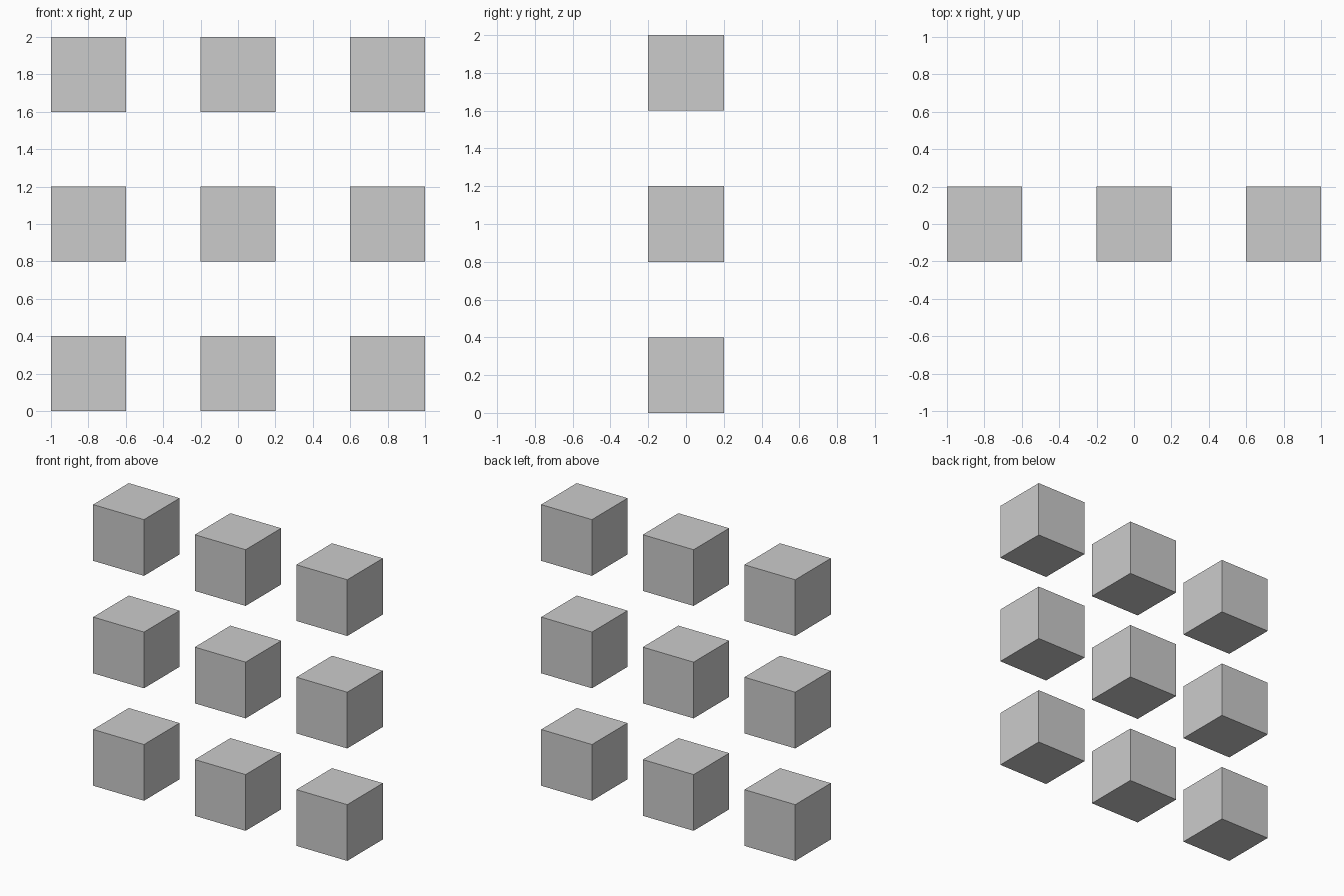
import bpy

if "Cube" in bpy.data.objects:
    bpy.data.objects.remove(bpy.data.objects["Cube"])

SIZE = 0.4      # cube edge
SPACING = 0.8   # centre-to-centre distance

# Three by three upright grid of separate cubes
for row in range(3):
    for col in range(3):
        x = (col - 1) * SPACING
        z = SIZE / 2 + row * SPACING
        bpy.ops.mesh.primitive_cube_add(size=SIZE, location=(x, 0, z))
        bpy.context.object.name = f"cube_row{row + 1}_column{col + 1}"
